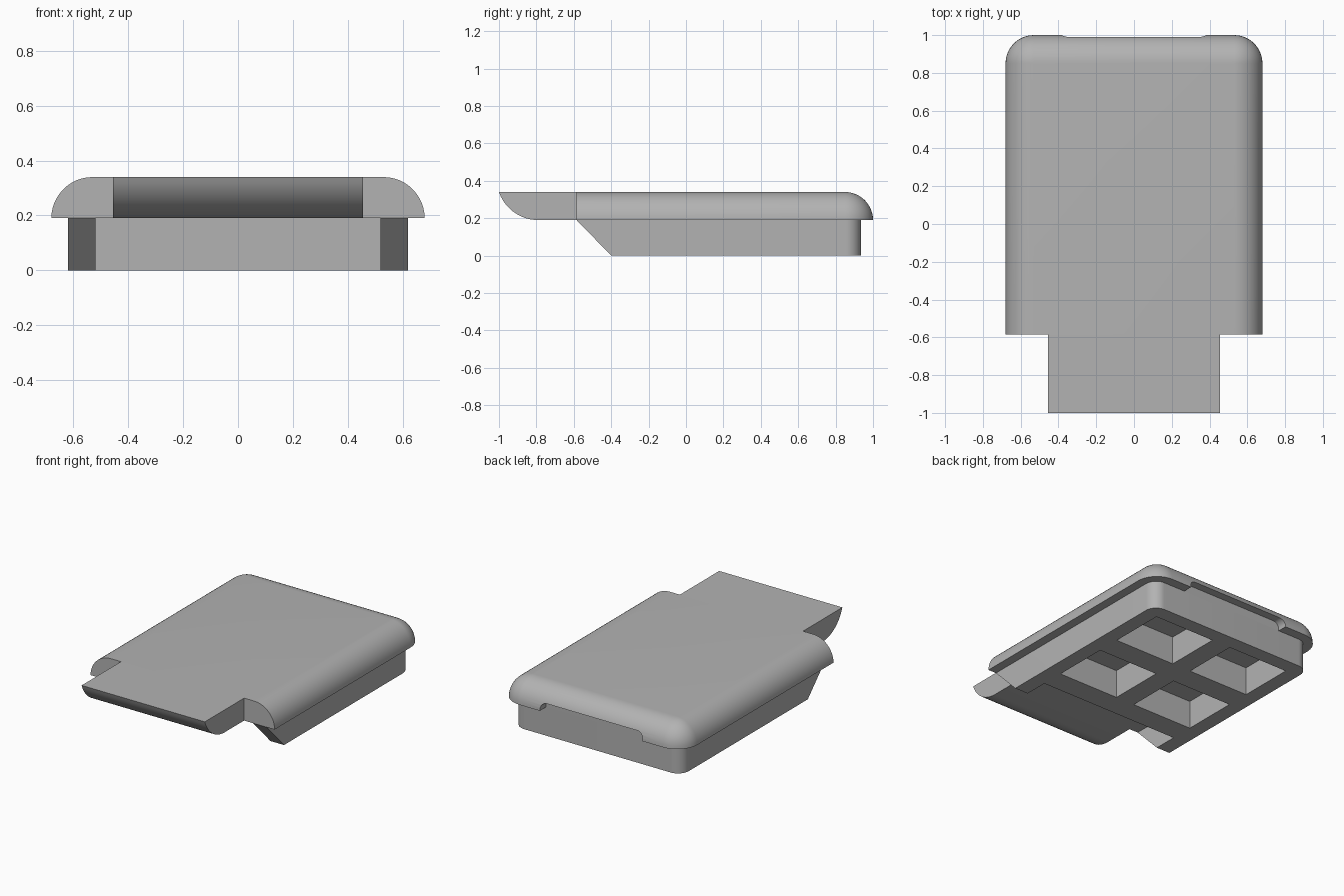
import bpy, bmesh, math
from mathutils import Vector

if "Cube" in bpy.data.objects:
    bpy.data.objects.remove(bpy.data.objects["Cube"], do_unlink=True)

grey = bpy.data.materials.new("plain grey")
grey.use_nodes = True
GREY = (0.45, 0.45, 0.45, 1)
grey.diffuse_color = GREY
grey.node_tree.nodes["Principled BSDF"].inputs["Base Color"].default_value = GREY

STEPS = 12          # segments in each quarter round
LIP = 0.19          # height where the lid meets the base
TOP = 0.34
FRONT = -0.585


def quarter(i):
    return math.radians(90) * i / STEPS


def make_object(name, bm):
    bmesh.ops.remove_doubles(bm, verts=bm.verts, dist=0.0001)
    bmesh.ops.recalc_face_normals(bm, faces=bm.faces)
    mesh = bpy.data.meshes.new(name)
    bm.to_mesh(mesh)
    bm.free()
    obj = bpy.data.objects.new(name, mesh)
    bpy.context.collection.objects.link(obj)
    mesh.materials.append(grey)
    return obj


def outline(half_w, front, back, radius, z):
    """Rectangle with square front corners and rounded back corners."""
    right = [Vector((half_w, front, z))]
    for i in range(STEPS + 1):
        a = quarter(i)
        right.append(Vector((half_w - radius + radius * math.cos(a),
                             back - radius + radius * math.sin(a), z)))
    return right + [Vector((-p.x, p.y, z)) for p in reversed(right)]


def loft(name, rings):
    """Skin a stack of matching outlines, capped at both ends."""
    bm = bmesh.new()
    rows = [[bm.verts.new(p) for p in ring] for ring in rings]
    n = len(rows[0])
    for low, high in zip(rows, rows[1:]):
        for i in range(n):
            j = (i + 1) % n
            if i < n - 1:
                bm.faces.new((low[i], low[j], high[j], high[i]))
    # one flat face across the front
    if len(rows) > 1:
        bm.faces.new([r[0] for r in rows] + [r[-1] for r in reversed(rows)])
    bm.faces.new(rows[0])
    bm.faces.new(rows[-1])
    return make_object(name, bm)


def extrude(name, points, offset):
    bm = bmesh.new()
    face = bm.faces.new([bm.verts.new(p) for p in points])
    new = bmesh.ops.extrude_face_region(bm, geom=[face])["geom"]
    bmesh.ops.translate(bm, vec=offset,
                        verts=[v for v in new if isinstance(v, bmesh.types.BMVert)])
    return make_object(name, bm)


def box(name, x0, x1, y0, y1, z0, z1):
    pts = [(x0, y0, z0), (x1, y0, z0), (x1, y1, z0), (x0, y1, z0)]
    return extrude(name, pts, (0, 0, z1 - z0))


def cut(target, cutter):
    mod = target.modifiers.new("cut", "BOOLEAN")
    mod.operation = "DIFFERENCE"
    mod.solver = "EXACT"
    mod.object = cutter
    bpy.context.view_layer.objects.active = target
    bpy.ops.object.modifier_apply(modifier=mod.name)
    bpy.data.objects.remove(cutter, do_unlink=True)


def smooth(obj):
    bpy.ops.object.select_all(action="DESELECT")
    obj.select_set(True)
    bpy.context.view_layer.objects.active = obj
    bpy.ops.object.shade_smooth_by_angle(angle=math.radians(30))


# Lid slab with quarter-round sides and back
r = TOP - LIP
rings = []
for i in range(STEPS + 1):
    inset = r * (1 - math.cos(quarter(i)))
    rings.append(outline(0.68 - inset, FRONT, 1 - inset, r - inset,
                         LIP + r * math.sin(quarter(i))))
lid = loft("lid", rings)

# Finger notch under the back lip, with rounded upper ends
half, notch_top, nr = 0.38, 0.245, 0.045
side = [Vector((half, 0.935, 0.1))]
for i in range(STEPS + 1):
    side.append(Vector((half - nr + nr * math.cos(quarter(i)), 0.935,
                        notch_top - nr + nr * math.sin(quarter(i)))))
notch = side + [Vector((-p.x, p.y, p.z)) for p in reversed(side)]
cut(lid, extrude("notch_cutter", notch, (0, 0.2, 0)))

# Front tongue with a curved underside
tw, flat_y = 0.455, -0.79
tr = ((flat_y + 1) ** 2 + r ** 2) / (2 * r)
sweep = math.asin((flat_y + 1) / tr)
profile = [(-tw, FRONT, TOP), (-tw, FRONT, LIP)]
for i in range(STEPS + 1):
    a = sweep * i / STEPS
    profile.append((-tw, flat_y - tr * math.sin(a), LIP + tr * (1 - math.cos(a))))
tongue = extrude("tongue", profile, (2 * tw, 0, 0))

# Base frame with a sloped front and rounded back corners
base = loft("base", [outline(0.62, -0.4, 0.935, 0.08, 0),
                     outline(0.62, FRONT, 0.935, 0.08, LIP)])

# Four square pockets and the open front bay
for s in (-1, 1):
    for y in (-0.085, 0.455):
        xs = sorted((s * 0.07, s * 0.52))
        cut(base, box("pocket_cutter", *xs, y, y + 0.38, -0.1, 0.3))
cut(base, box("bay_cutter", -0.52, 0.52, -0.8, -0.24, -0.1, 0.3))

for part in (lid, tongue, base):
    smooth(part)
